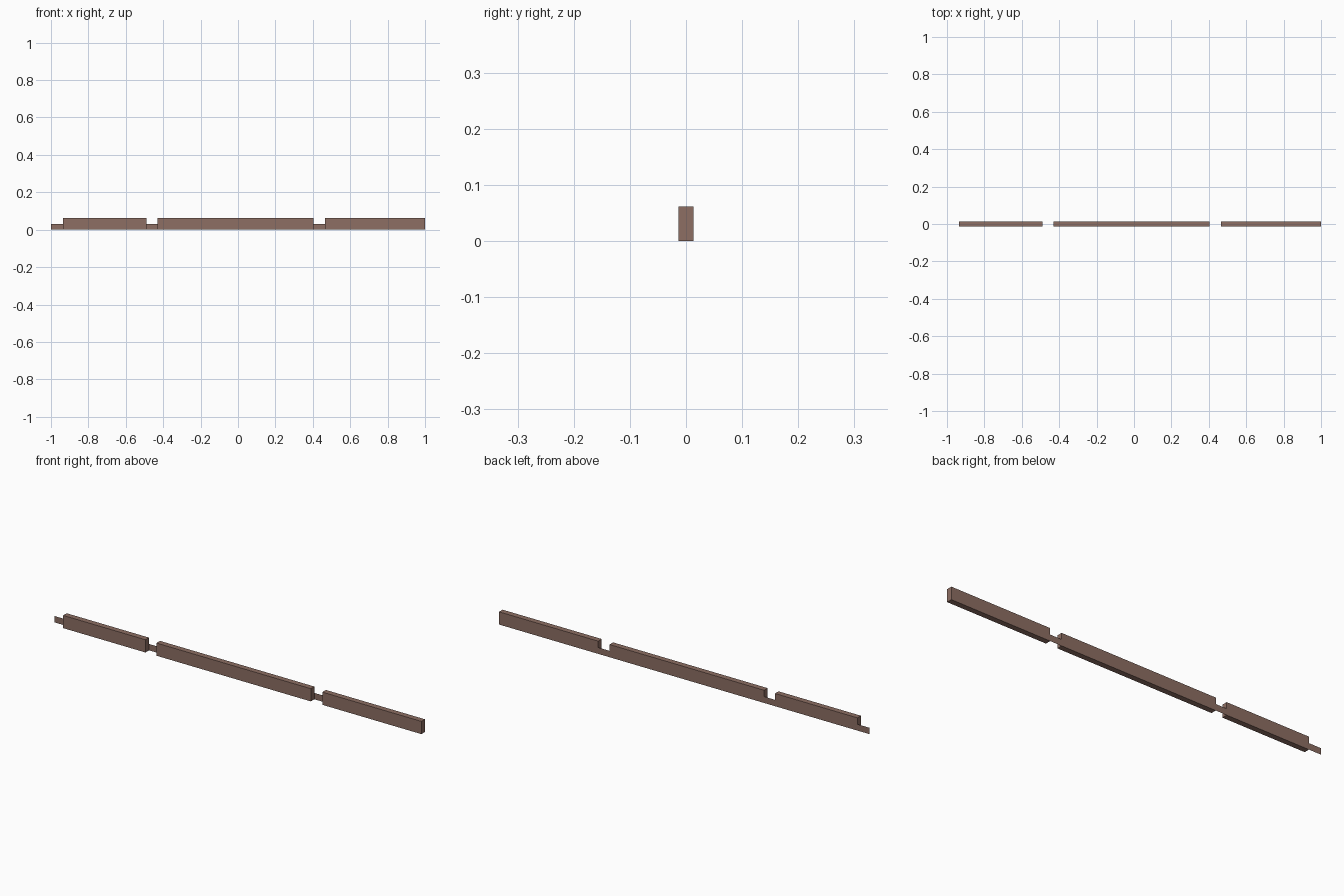
import bpy
import bmesh

if "Cube" in bpy.data.objects:
    bpy.data.objects.remove(bpy.data.objects["Cube"])

HALF_Y = 0.0137
HEIGHT = 0.062
STRIP_H = 0.031

brown = bpy.data.materials.new("wood_brown")
brown.diffuse_color = (0.266, 0.156, 0.125, 1)
brown.use_nodes = True
brown.node_tree.nodes["Principled BSDF"].inputs["Base Color"].default_value = brown.diffuse_color


def add_object(name, bm):
    mesh = bpy.data.meshes.new(name)
    bm.to_mesh(mesh)
    bm.free()
    mesh.materials.append(brown)
    obj = bpy.data.objects.new(name, mesh)
    bpy.context.collection.objects.link(obj)


def beam(name, x0, x1):
    bm = bmesh.new()
    bmesh.ops.create_cube(bm, size=1)
    bmesh.ops.scale(bm, vec=(x1 - x0, 2 * HALF_Y, HEIGHT), verts=bm.verts)
    bmesh.ops.translate(bm, vec=((x0 + x1) / 2, 0, HEIGHT / 2), verts=bm.verts)
    add_object(name, bm)


def strip(name, x0, x1):
    # paper-thin tongue flush with the back face
    bm = bmesh.new()
    corners = [(x1, 0), (x0, 0), (x0, STRIP_H), (x1, STRIP_H)]
    bm.faces.new([bm.verts.new((x, HALF_Y, z)) for x, z in corners])
    add_object(name, bm)


# solid beam sections
beam("left_beam", -0.935, -0.49)
beam("middle_beam", -0.431, 0.403)
beam("right_beam", 0.465, 1.0)

# low strips at the notches and the left end
strip("end_strip", -1.0, -0.935)
strip("left_notch_strip", -0.49, -0.431)
strip("right_notch_strip", 0.403, 0.465)
